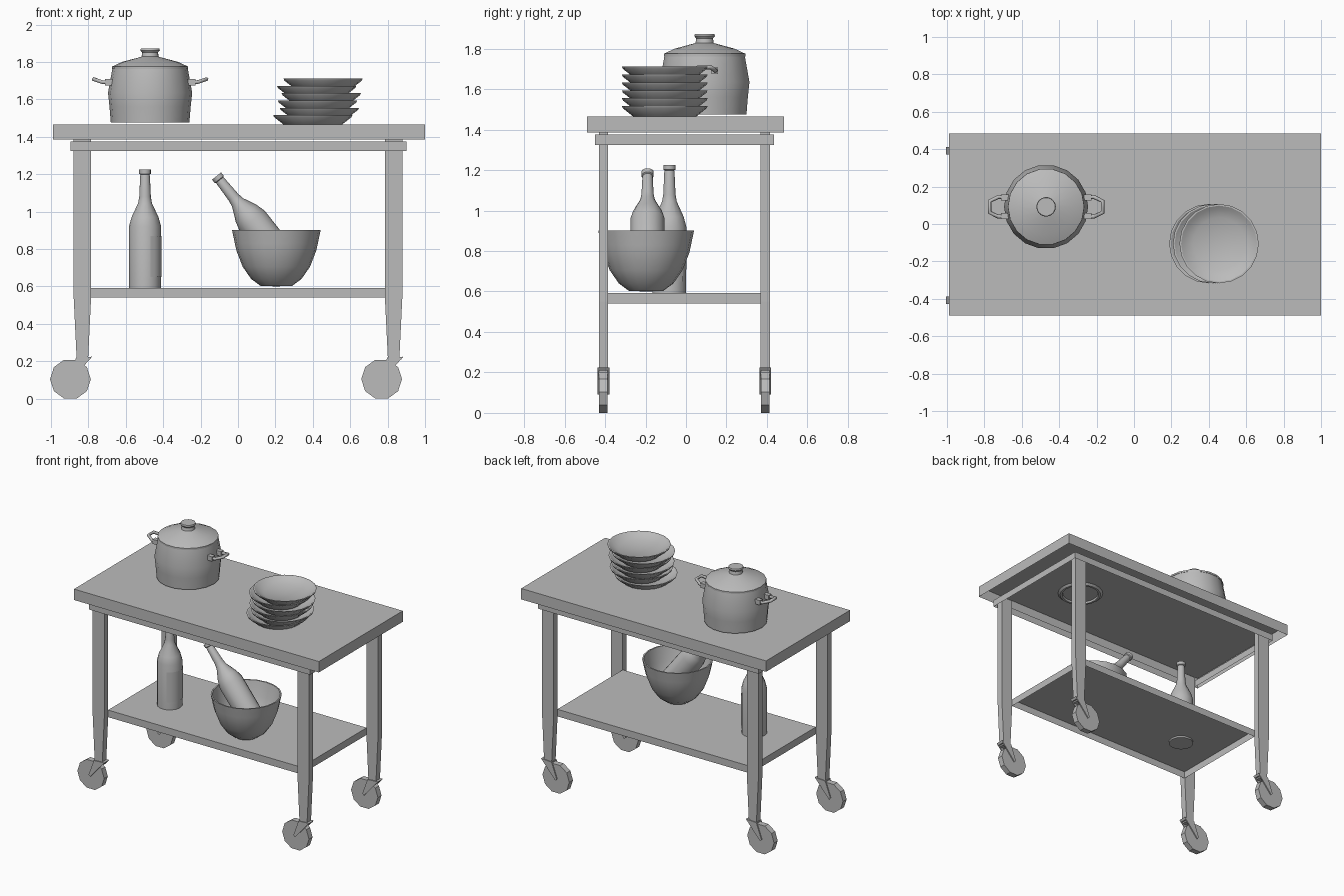
import bpy, bmesh, math
from mathutils import Matrix, Vector

cube = bpy.data.objects.get("Cube")
if cube:
    bpy.data.objects.remove(cube, do_unlink=True)

grey = bpy.data.materials.new("plain grey")
grey.use_nodes = True
COLOUR = (0.5, 0.5, 0.5, 1)
grey.diffuse_color = COLOUR
grey.node_tree.nodes["Principled BSDF"].inputs["Base Color"].default_value = COLOUR


def finish(name, bm, smooth=False):
    mesh = bpy.data.meshes.new(name)
    bm.normal_update()
    bm.to_mesh(mesh)
    bm.free()
    mesh.materials.append(grey)
    ob = bpy.data.objects.new(name, mesh)
    bpy.context.collection.objects.link(ob)
    if smooth:
        bpy.ops.object.select_all(action='DESELECT')
        bpy.context.view_layer.objects.active = ob
        ob.select_set(True)
        bpy.ops.object.shade_smooth_by_angle(angle=math.radians(32))
    return ob


def open_box(name, x, y, z, drop=("bottom",)):
    """Box given by ranges, with the dropped sides left open."""
    bm = bmesh.new()
    bmesh.ops.create_cube(bm, size=1)
    for v in bm.verts:
        for i, (lo, hi) in enumerate((x, y, z)):
            v.co[i] = lo if v.co[i] < 0 else hi
    bm.normal_update()
    sides = {"bottom": -1, "top": 1}
    gone = [f for f in bm.faces for d in drop if f.normal.z * sides[d] > 0.5]
    bmesh.ops.delete(bm, geom=gone, context='FACES_ONLY')
    return finish(name, bm)


def slab(name, points, y, thick):
    """Outline in x and z, extruded along y about the given y."""
    bm = bmesh.new()
    face = bm.faces.new([bm.verts.new((px, y - thick / 2, pz)) for px, pz in points])
    out = bmesh.ops.extrude_face_region(bm, geom=[face])
    for v in out["geom"]:
        if isinstance(v, bmesh.types.BMVert):
            v.co.y += thick
    bmesh.ops.recalc_face_normals(bm, faces=bm.faces)
    return finish(name, bm)


def lathe(name, profile, place, sides=18, tilt=0):
    """Profile of radius and height spun about z."""
    bm = bmesh.new()
    verts = [bm.verts.new((r, 0, z)) for r, z in profile]
    edges = [bm.edges.new(pair) for pair in zip(verts, verts[1:])]
    bmesh.ops.spin(bm, geom=verts + edges, cent=(0, 0, 0), axis=(0, 0, 1),
                   angle=math.tau, steps=sides, use_merge=True)
    bmesh.ops.remove_doubles(bm, verts=bm.verts, dist=0.0005)
    bmesh.ops.recalc_face_normals(bm, faces=bm.faces)
    bm.transform(Matrix.Translation(place) @ Matrix.Rotation(tilt, 4, 'Y'))
    return finish(name, bm, True)


# Trolley top, apron frame and shelf, all hollow underneath
open_box("table_top", (-0.99, 1.0), (-0.49, 0.485), (1.385, 1.465))
open_box("apron", (-0.895, 0.9), (-0.45, 0.435), (1.325, 1.375), ("bottom", "top"))
open_box("shelf", (-0.785, 0.785), (-0.387, 0.372), (0.54, 0.592))

# Legs with casters that all trail the same way
leg = [(-0.047, 1.385), (-0.047, 0.55), (-0.03, 0.2),
       (0.03, 0.2), (0.047, 0.55), (0.047, 1.385)]
fork = [(0, -0.012), (0.115, 0.12), (0.03, 0.115), (-0.012, 0)]
for depth, y in (("front", -0.408), ("back", 0.392)):
    for side, x in (("right", -0.832), ("left", 0.832)):
        tag = f"{depth}_{side}"
        slab(f"leg_{tag}", [(x + a, z) for a, z in leg], y, 0.046)
        hub = x - 0.064
        turn = [math.tau * (i + 0.5) / 10 for i in range(10)]
        slab(f"wheel_{tag}", [(hub + 0.109 * math.sin(a), 0.104 - 0.109 * math.cos(a))
                              for a in turn], y, 0.042)
        for n, dy in enumerate((-0.025, 0.025)):
            slab(f"fork_{tag}_{n}", [(hub + a, 0.104 + b) for a, b in fork], y + dy, 0.008)
        slab(f"fork_bridge_{tag}", [(hub + 0.03, 0.21), (hub + 0.105, 0.21),
                                    (hub + 0.115, 0.224), (hub + 0.03, 0.219)], y, 0.05)

# Cooking pot, lid and handles
pot = Vector((-0.47, 0.092, 0))
lathe("pot", [(0, 1.475), (0.21, 1.475), (0.217, 1.56), (0.225, 1.635),
              (0.202, 1.762), (0.19, 1.762)], pot)
lathe("pot_lid", [(0.19, 1.758), (0.204, 1.762), (0.204, 1.775), (0.15, 1.8), (0.056, 1.825),
                  (0.046, 1.828), (0.042, 1.85), (0.052, 1.862), (0.049, 1.872),
                  (0, 1.872)], pot)
for side, s in (("right", -1), ("left", 1)):
    curve = bpy.data.curves.new(f"pot_handle_{side}", 'CURVE')
    curve.dimensions = '3D'
    curve.bevel_depth = 0.011
    curve.bevel_resolution = 1
    curve.use_fill_caps = True
    path = [(0.2, -0.05, 1.69), (0.255, -0.053, 1.692), (0.302, -0.03, 1.708)]
    path += [(a, -b, c) for a, b, c in reversed(path)]
    line = curve.splines.new('POLY')
    line.points.add(len(path) - 1)
    for p, (a, b, c) in zip(line.points, path):
        p.co = (pot.x + s * a, pot.y + b, c, 1)
    curve.materials.append(grey)
    bpy.context.collection.objects.link(bpy.data.objects.new(curve.name, curve))
    for n, b in enumerate((-0.05, 0.05)):
        x = pot.x + s * 0.222
        open_box(f"handle_mount_{side}_{n}", (x - 0.02, x + 0.02),
                 (pot.y + b - 0.016, pot.y + b + 0.016), (1.674, 1.708), ())

# Stack of plates, slightly out of line
plate = [(0, 0.014), (0.122, 0.014), (0.127, 0), (0.142, 0), (0.165, 0.02), (0.207, 0.053),
         (0.212, 0.064), (0.203, 0.064), (0.185, 0.052), (0.14, 0.03), (0, 0.024)]
for i, x in enumerate((0.4, 0.435, 0.425, 0.445, 0.42, 0.455)):
    lathe(f"plate_{i + 1}", plate, (x, -0.105, 1.452 + 0.039 * i), 20)

# Mixing bowl
lathe("bowl", [(0, 0.6), (0.085, 0.603), (0.135, 0.64), (0.18, 0.705), (0.213, 0.79),
               (0.222, 0.83), (0.237, 0.902), (0.227, 0.902), (0.205, 0.8), (0.172, 0.715),
               (0.128, 0.655), (0.08, 0.618), (0, 0.615)], (0.205, -0.197, 0), 20)

# One standing bottle and one leaning in the bowl
bottle = [(0, 0), (0.085, 0), (0.086, 0.34), (0.072, 0.39), (0.037, 0.465), (0.031, 0.5),
          (0.026, 0.61), (0.024, 0.618), (0.031, 0.622), (0.031, 0.645), (0, 0.645)]
stand = Vector((-0.497, -0.082, 0.58))
lathe("standing_bottle", bottle, stand, 14)
lathe("leaning_bottle", bottle, (0.287, -0.19, 0.685), 14, math.radians(-38.5))

# Curved label wrapped round the standing bottle
bm = bmesh.new()
rows = []
for i in range(9):
    a = math.radians(-70 + 15 * i)
    rows.append([bm.verts.new(stand + Vector((0.089 * math.cos(a), 0.089 * math.sin(a), z)))
                 for z in (0.07, 0.29)])
for (a, b), (c, d) in zip(rows, rows[1:]):
    bm.faces.new((a, c, d, b))
finish("bottle_label", bm, True)
